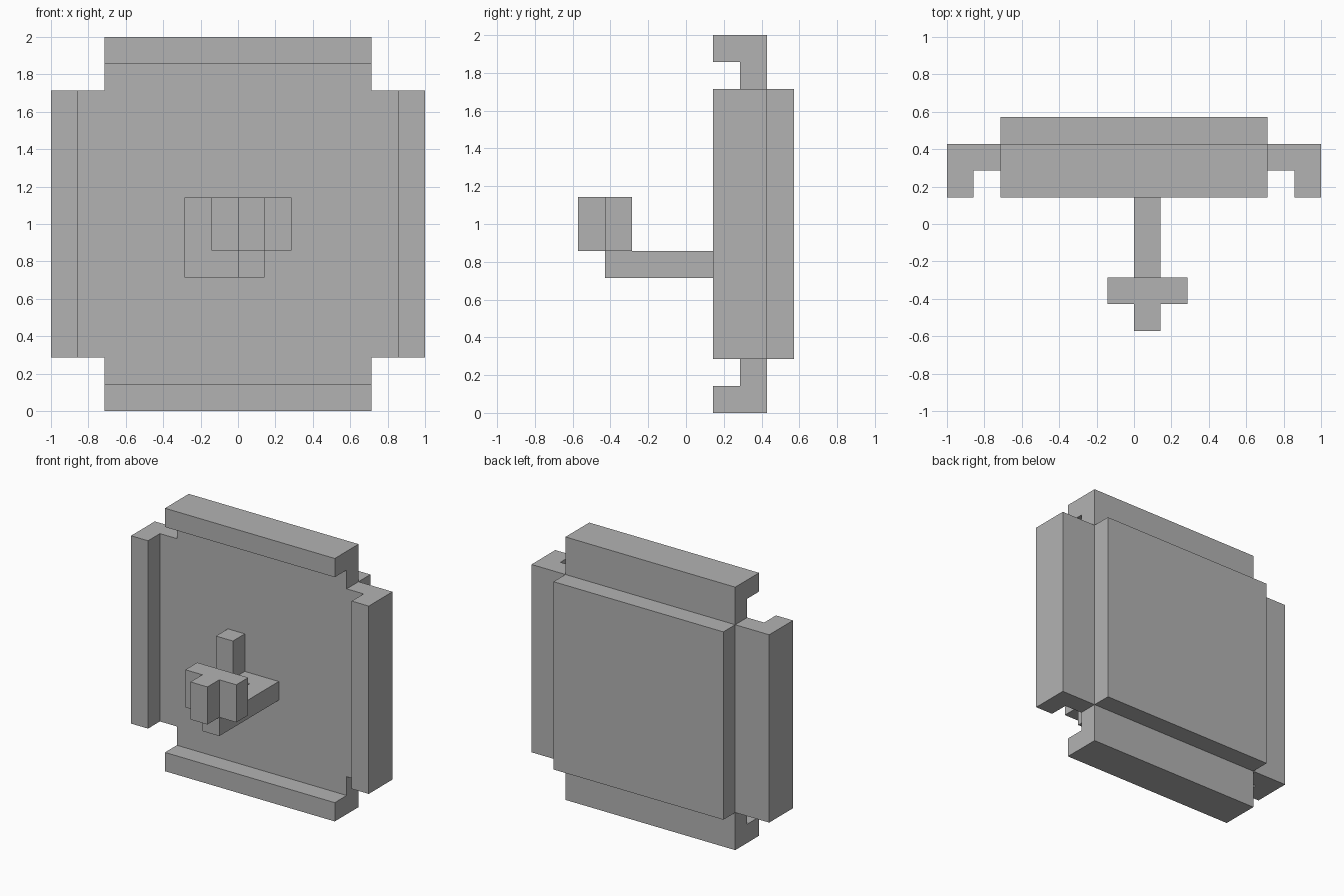
import bpy
import bmesh
from mathutils import Vector

cube = bpy.data.objects.get("Cube")
if cube:
    bpy.data.objects.remove(cube, do_unlink=True)

U = 1 / 7  # block grid step

grey = bpy.data.materials.new("plain grey")
grey.use_nodes = True
colour = (0.45, 0.45, 0.45, 1)
grey.diffuse_color = colour
grey.node_tree.nodes["Principled BSDF"].inputs["Base Color"].default_value = colour


def add_object(name, bm):
    bmesh.ops.recalc_face_normals(bm, faces=bm.faces)
    mesh = bpy.data.meshes.new(name)
    bm.to_mesh(mesh)
    bm.free()
    mesh.materials.append(grey)
    obj = bpy.data.objects.new(name, mesh)
    bpy.context.collection.objects.link(obj)
    return obj


def prism(name, profile, to_point, start, end):
    """Extrude a profile given in grid steps; to_point places (a, b, depth)."""
    bm = bmesh.new()
    verts = [bm.verts.new(Vector(to_point(a, b, start)) * U) for a, b in profile]
    face = bm.faces.new(verts)
    shift = (Vector(to_point(0, 0, end)) - Vector(to_point(0, 0, start))) * U
    new = bmesh.ops.extrude_face_region(bm, geom=[face])["geom"]
    bmesh.ops.translate(bm, vec=shift,
                        verts=[v for v in new if isinstance(v, bmesh.types.BMVert)])
    return add_object(name, bm)


def box(name, x, y, z):
    profile = [(x[0], y[0]), (x[1], y[0]), (x[1], y[1]), (x[0], y[1])]
    return prism(name, profile, lambda a, b, d: (a, b, d), *z)


# Square door panel
box("door_panel", (-5, 5), (2, 4), (2, 12))

# Hooked rims on all four sides: outward distance from centre, depth
rim = [(5, 2), (6, 2), (6, 1), (7, 1), (7, 3), (5, 3)]
for side, s in (("left", 1), ("right", -1)):
    prism(side + "_rim", rim, lambda a, b, d: (s * a, b, d), 2, 12)
for side, s in (("top", 1), ("bottom", -1)):
    prism(side + "_rim", rim, lambda a, b, d: (d, b, 7 + s * a), -5, 5)

# Angled bracket against the panel
bracket = [(-2, 5), (0, 5), (0, 6), (-1, 6), (-1, 8), (-2, 8)]
prism("bracket", bracket, lambda a, b, d: (a, d, b), 1, 2)

# Arm reaching forward, with a T-shaped grip on its end
box("arm", (0, 1), (-3, 2), (5, 6))
grip = [(-1, -2), (-1, -3), (0, -3), (0, -4), (1, -4), (1, -3), (2, -3), (2, -2)]
prism("grip", grip, lambda a, b, d: (a, b, d), 6, 8)
